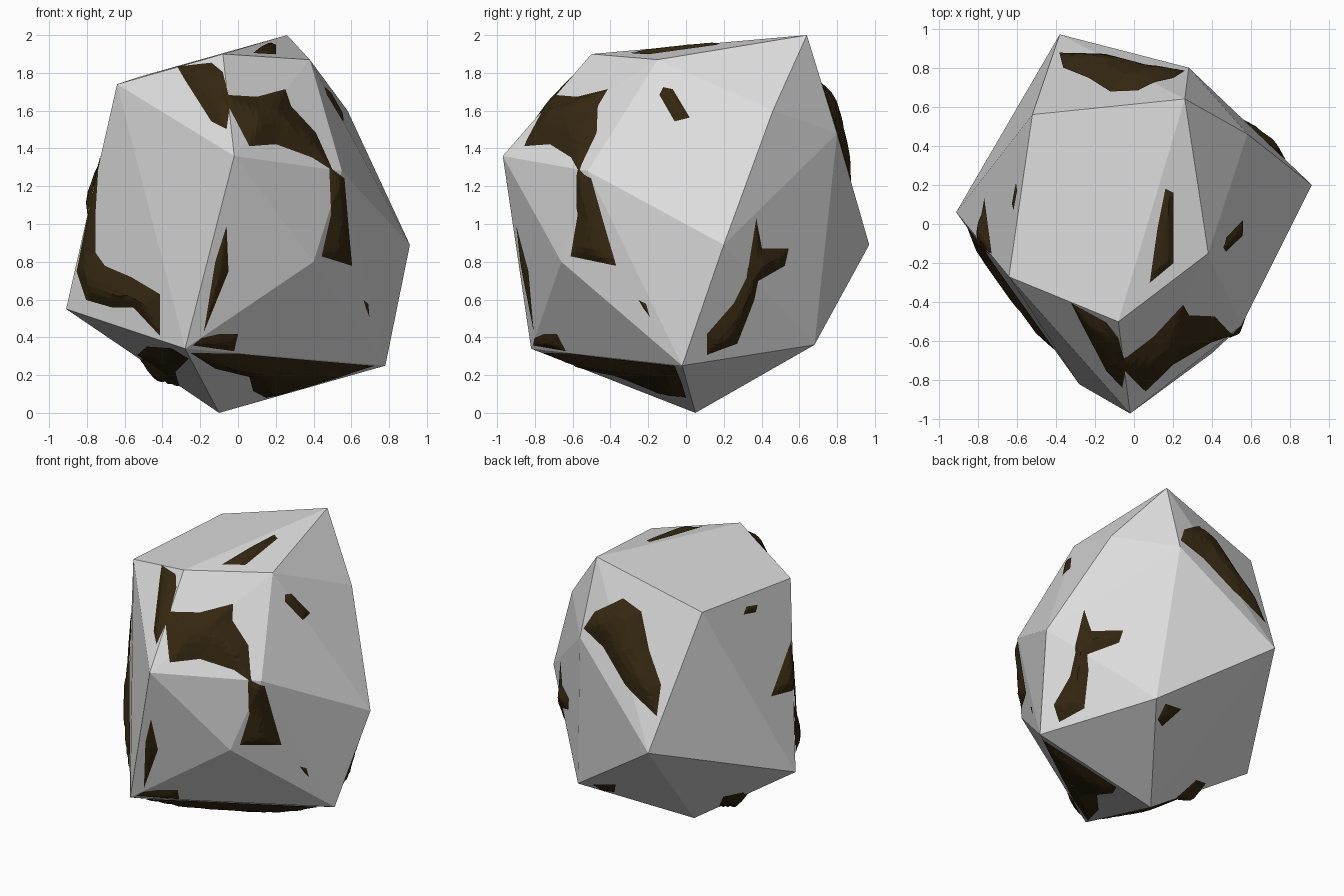
import bpy, bmesh
from mathutils import Vector
from mathutils.bvhtree import BVHTree
from mathutils.geometry import intersect_point_line

if "Cube" in bpy.data.objects:
    bpy.data.objects.remove(bpy.data.objects["Cube"])


def material(name, rgb):
    m = bpy.data.materials.new(name)
    m.diffuse_color = (*rgb, 1)
    m.use_nodes = True
    m.node_tree.nodes["Principled BSDF"].inputs["Base Color"].default_value = m.diffuse_color
    return m


grey = material("stone_grey", (0.72, 0.72, 0.72))
brown = material("dark_brown", (0.036, 0.021, 0.006))


def add_object(name, bm, mat):
    me = bpy.data.meshes.new(name)
    bm.to_mesh(me)
    me.materials.append(mat)
    ob = bpy.data.objects.new(name, me)
    bpy.context.collection.objects.link(ob)
    return ob


# Faceted boulder: convex hull around its corner points
corners = [
    (.26, .64, 2), (.38, -.15, 1.87), (-.08, -.5, 1.9), (-.64, -.27, 1.74), (-.52, .56, 1.78),
    (.58, .46, 1.6), (.28, .8, 1.48), (-.02, -.97, 1.36), (.55, -.52, 1.28),
    (-.38, .97, .89), (.91, .2, .89), (.4, -.66, .8), (-.91, .06, .55),
    (-.28, -.82, .34), (.78, -.02, .25), (.38, .68, .36), (-.1, .05, 0)]
rock = bmesh.new()
for c in corners:
    rock.verts.new(c)
bmesh.ops.convex_hull(rock, input=rock.verts[:])
bmesh.ops.recalc_face_normals(rock, faces=rock.faces[:])
add_object("boulder", rock, grey)
surface = BVHTree.FromBMesh(rock)
CENTRE = Vector((0, 0, 1))

# Viewing sides: how 2D outline points map to a ray start and direction
SIDES = {
    "front": (lambda a, b: (a, -3, b), (0, 1, 0)),
    "back": (lambda a, b: (a, 3, b), (0, -1, 0)),
    "right": (lambda a, b: (3, a, b), (-1, 0, 0)),
    "left": (lambda a, b: (-3, a, b), (1, 0, 0)),
    "top": (lambda a, b: (a, b, 5), (0, 0, -1)),
    "bottom": (lambda a, b: (a, b, -3), (0, 0, 1)),
}


def edge_distance(p, loop):
    """Distance from p to the nearest outline segment."""
    best = 9
    for a, b in zip(loop, loop[1:] + loop[:1]):
        q, t = intersect_point_line(p, a, b)
        q = a.lerp(b, min(1, max(0, t)))
        best = min(best, (p - q).length)
    return best


def patch(name, side, outline, bulge=0.03):
    """Brown crust: outline projected on the boulder and swollen in the middle."""
    place, ray = SIDES[side]
    ray = Vector(ray)
    loop = [Vector(place(a, b)) for a, b in outline]
    bm = bmesh.new()
    bm.faces.new([bm.verts.new(p) for p in loop])
    bm.normal_update()
    bmesh.ops.triangulate(bm, faces=bm.faces[:])
    bmesh.ops.subdivide_edges(bm, edges=bm.edges[:], cuts=5, use_grid_fill=True)
    for v in bm.verts:
        lift = 0.005 + min(bulge, 0.5 * edge_distance(v.co, loop))
        hit = surface.ray_cast(v.co, ray)[0]
        if hit is None:
            # slide the point to the middle depth and snap to the rim
            mid = v.co + ray * (CENTRE - v.co).dot(ray)
            hit = surface.find_nearest(mid)[0]
        v.co = hit + (hit - CENTRE).normalized() * lift
    bm.normal_update()
    for f in bm.faces:
        if f.normal.dot(f.calc_center_median() - CENTRE) < 0:
            f.normal_flip()
    add_object(name, bm, brown)


# Front crust
patch("crust_front_upper_left", "front", [(-.32, 1.83), (-.28, 1.76), (-.14, 1.54), (-.06, 1.5),
      (-.04, 1.64), (-.08, 1.8), (-.14, 1.85)])
patch("crust_front_upper_right", "front", [(-.05, 1.62), (-.06, 1.68), (.1, 1.67), (.25, 1.71),
      (.28, 1.62), (.41, 1.48), (.5, 1.28), (.39, 1.35), (.2, 1.42), (.06, 1.41)], .05)
patch("crust_front_arm", "front", [(.48, 1.3), (.56, 1.24), (.58, 1.0), (.6, .78), (.44, .83),
      (.49, 1.05)], .04)
patch("crust_front_sliver", "front", [(-.06, .99), (-.05, .75), (-.18, .43), (-.12, .8)])
patch("crust_front_left", "front", [(-.735, 1.29), (-.79, 1.05), (-.85, .75), (-.8, .6), (-.66, .56),
      (-.55, .56), (-.41, .41), (-.41, .63), (-.56, .72), (-.7, .78), (-.75, .85), (-.75, 1.05)], .04)
patch("crust_foot_front", "front", [(-.24, .36), (-.19, .4), (-.1, .42), (0, .42), (-.02, .33)])
patch("crust_foot_left", "front", [(-.53, .31), (-.48, .355), (-.35, .345), (-.26, .29), (-.33, .22),
      (-.31, .15), (-.42, .23)], .04)

# Left and back crust
patch("crust_left_edge", "left", [(-.15, 1.36), (.13, 1.08), (-.1, 1.05)])
patch("crust_left_spot", "left", [(.07, 1.67), (.17, 1.69), (.21, 1.65), (.1, 1.63)], .01)
patch("crust_back", "back", [(.26, 1.54), (.2, 1.66), (.02, 1.78), (-.12, 1.72), (-.23, 1.5),
      (-.36, 1.31), (-.38, 1.12), (-.12, 1.27), (.09, 1.46)], .05)

# Top and right crust
patch("crust_top", "top", [(.16, .18), (.2, .16), (.2, -.2), (.08, -.3), (.12, -.02)], .015)
patch("crust_right_upper", "right", [(-.14, 1.68), (-.12, 1.72), (-.07, 1.71), (.02, 1.56),
      (-.06, 1.54)], .015)
patch("crust_right_spot", "right", [(-.25, .6), (-.21, .58), (-.19, .51), (-.22, .55)], .01)
patch("crust_right_lower", "right", [(.37, 1.03), (.4, .87), (.54, .87), (.52, .78), (.38, .7),
      (.36, .6), (.27, .37), (.11, .31), (.11, .42), (.25, .58), (.32, .72)], .04)

# Underside crust
patch("crust_under_front", "bottom", [(-.25, -.76), (0, -.61), (.3, -.38), (.72, -.06), (.4, -.02),
      (.15, 0), (.08, -.12), (.06, -.3), (-.12, -.5)], .045)
patch("crust_under_left", "bottom", [(-.3, .06), (-.4, .15), (-.52, .1), (-.5, -.03), (-.38, -.05)], .04)
patch("crust_under_back", "bottom", [(.28, .65), (.12, .62), (.2, .52), (.27, .56)])
